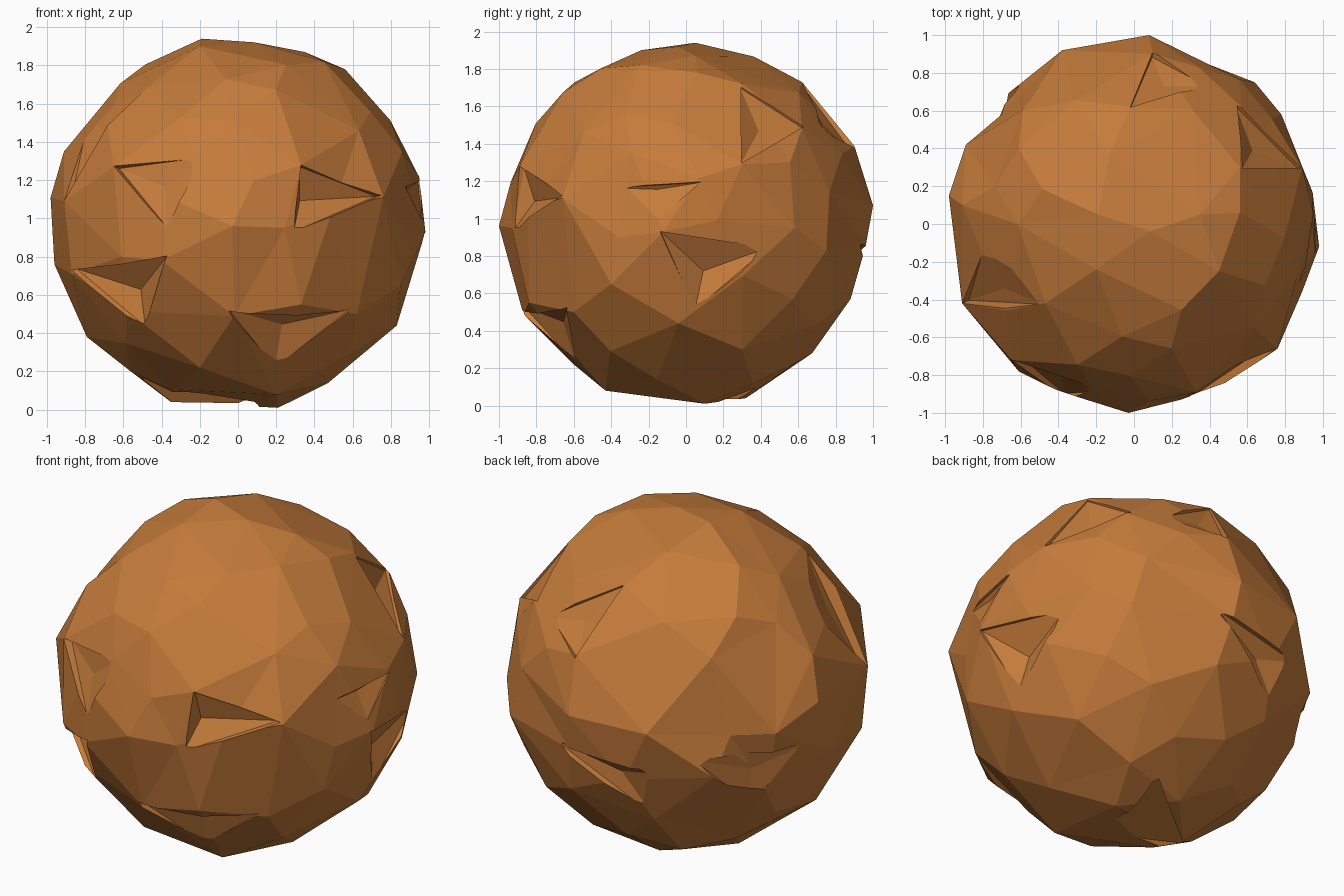
import bpy, bmesh, math, random
from mathutils import Vector

old = bpy.data.objects.get("Cube")
if old:
    bpy.data.objects.remove(old, do_unlink=True)

random.seed(4)
RADIUS = 0.98
FILL_POINTS = 150
SPACING = 0.25
CENTRE = Vector((0, 0, 0.97))

# One earthy orange for the whole boulder
material = bpy.data.materials.new("orange_clay")
material.use_nodes = True
colour = (0.56, 0.2, 0.043, 1)
material.diffuse_color = colour
shader = material.node_tree.nodes["Principled BSDF"]
shader.inputs["Base Color"].default_value = colour
shader.inputs["Roughness"].default_value = 0.9


def hull_mesh(points):
    """Closed flat-faced solid wrapped around some points."""
    bm = bmesh.new()
    for point in points:
        bm.verts.new(point)
    result = bmesh.ops.convex_hull(bm, input=bm.verts[:])
    inside = [v for v in result["geom_interior"] if isinstance(v, bmesh.types.BMVert)]
    bmesh.ops.delete(bm, geom=inside, context="VERTS")
    bmesh.ops.recalc_face_normals(bm, faces=bm.faces[:])
    return bm


def add_object(name, bm):
    mesh = bpy.data.meshes.new(name)
    bm.to_mesh(mesh)
    bm.free()
    mesh.materials.append(material)
    obj = bpy.data.objects.new(name, mesh)
    bpy.context.collection.objects.link(obj)
    return obj


def front(x, z):
    z -= CENTRE.z
    return Vector((x, -math.sqrt(max(0, 1 - x * x - z * z)), z))


def side(y, z):
    z -= CENTRE.z
    return Vector((math.sqrt(max(0, 1 - y * y - z * z)), y, z))


def top(x, y):
    return Vector((x, y, math.sqrt(max(0, 1 - x * x - y * y))))


def free(x, y, z):
    return Vector((x, y, z))


def chip(body, a, b, tail, depth, slant=0.35):
    """Wedge-shaped chip: steep ledge along a-b, floor rising to the tail."""
    a, b, tail = (p.normalized() * RADIUS * 0.99 for p in (a, b, tail))
    deepest = ((a + b) / 2).lerp(tail, slant).normalized() * (RADIUS - depth)
    outer = [p * 1.25 for p in (a, b, tail)]
    cutter = add_object("chip_cutter", hull_mesh([a, b, tail, deepest] + outer))
    cutter.hide_render = True
    modifier = body.modifiers.new("chip", "BOOLEAN")
    modifier.operation = "DIFFERENCE"
    modifier.solver = "EXACT"
    modifier.object = cutter
    return cutter


# Prominent corners of the stone
corners = [
    (-.98, .15, 1.11), (-.19, .05, 1.94), (.21, .1, .01), (-.03, -1, .96),
    (.08, 1, 1.07), (.98, -.12, .93), (.76, -.66, 1.11), (.33, -.89, 1.28),
    (.89, .3, 1.29), (.56, .3, 1.72), (.45, -.25, 1.82), (.56, .06, 1.78),
    (.85, -.4, .65), (.83, -.04, .44), (.62, -.6, .5), (-.02, -.87, .49),
    (.33, -.84, .55), (-.4, -.88, .78), (-.2, -.6, .22), (.2, -.43, .08),
    (-.35, 0, .04), (.33, .36, .12), (-.05, .32, .04), (-.79, -.1, .38),
    (-.91, -.42, 1.09), (-.87, -.42, .71), (-.61, -.78, .8), (-.47, -.42, 1.69),
    (.57, .62, 1.48), (.1, .9, 1.39), (-.02, .62, 1.73), (-.2, -.24, 1.9),
    (.64, .75, .83), (-.38, .92, 1.05), (-.7, .58, 1.0), (-.89, .42, 1.0),
    (-.91, .1, 1.35), (-.65, -.72, 1.27), (.1, .96, .85), (.15, .88, .57),
    (.35, .05, 1.87), (.78, .58, .95), (-.96, 0, .76), (.65, .3, .3),
]
body_points = [Vector(c) - CENTRE for c in corners]

# Evenly spread, slightly shaken points fill the gaps between corners
golden = math.pi * (3 - math.sqrt(5))
for i in range(FILL_POINTS):
    z = 1 - 2 * (i + 0.5) / FILL_POINTS
    ring = math.sqrt(1 - z * z)
    direction = Vector((ring * math.cos(golden * i), ring * math.sin(golden * i), z))
    direction += Vector([random.uniform(-0.05, 0.05) for axis in "xyz"])
    direction.normalize()
    if all((direction - p.normalized()).length > SPACING for p in body_points):
        body_points.append(direction * random.uniform(0.95, 0.985))

# Join the corners by direction, then push each out to its own distance
body = hull_mesh([p.normalized() for p in body_points])
for v in body.verts:
    v.co = min(body_points, key=lambda p: (p.normalized() - v.co).length)
boulder = add_object("boulder", body)

# Chips broken out of the surface
chips = [
    (front(-.64, 1.27), front(-.19, 1.33), front(-.38, .95), .06),
    (front(-.87, .73), front(-.38, .8), front(-.5, .42), .12, .5),
    (front(-.05, .51), front(.6, .51), front(.2, .2), .11),
    (front(.3, .93), front(.33, 1.28), front(.74, 1.12), .1, .1),
    (side(-.14, .93), side(.45, .84), side(.05, .5), .12, .5),
    (side(-.4, 1.17), side(.08, 1.2), side(-.15, 1), .06, .1),
    (side(.3, 1.3), side(.3, 1.72), side(.64, 1.5), .09),
    (top(-.02, .63), top(.1, .91), top(.4, .75), .06),
    (free(-.91, -.42, .12), free(-.47, -.42, .72), free(-.8, -.06, .6), .09, .2),
    (free(-.4, .86, -.17), free(-.33, .8, -.46), free(.2, .94, -.1), .1),
    (free(-.6, .78, -.08), free(-.96, .18, -.1), free(-.75, .47, -.4), .07),
    (free(.16, .4, -.91), free(-.52, -.18, -.8), free(.06, -.2, -.93), .08),
]
cutters = [chip(boulder, *shape) for shape in chips]

# Bake the chips, then drop the cutters
bpy.context.view_layer.update()
graph = bpy.context.evaluated_depsgraph_get()
boulder_mesh = bpy.data.meshes.new_from_object(boulder.evaluated_get(graph))
boulder.modifiers.clear()
boulder.data = boulder_mesh
for cutter in cutters:
    bpy.data.objects.remove(cutter, do_unlink=True)
boulder.location = CENTRE

# One colour, crisp facets
boulder_mesh.materials.clear()
boulder_mesh.materials.append(material)
for face in boulder_mesh.polygons:
    face.material_index = 0
    face.use_smooth = False
